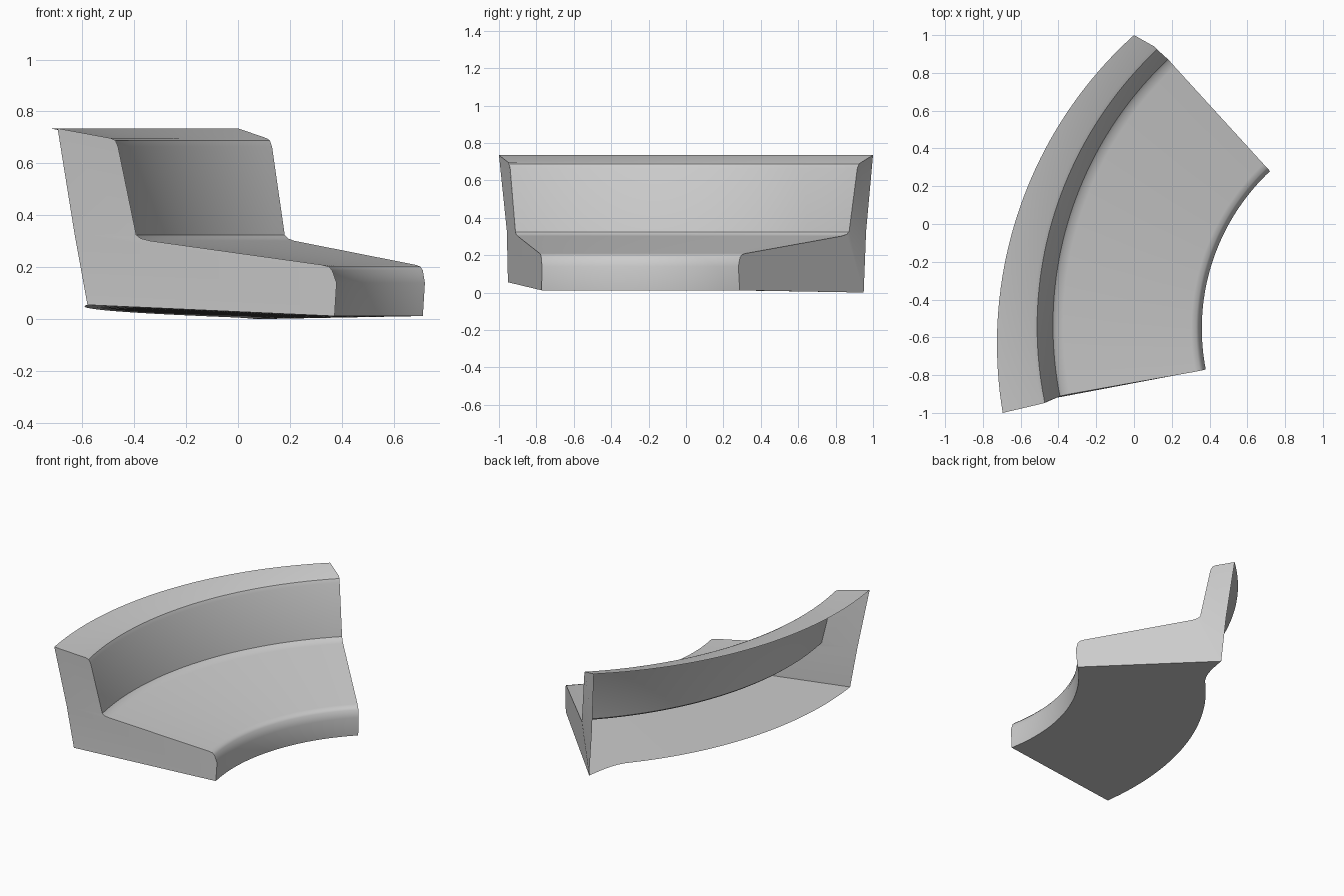
import bpy, bmesh, math

if "Cube" in bpy.data.objects:
    bpy.data.objects.remove(bpy.data.objects["Cube"])

# Curved sofa section: a profile swept round a vertical axis, open at the back
CX, CY = 1.49, -0.59
STEPS = 40

# Matching profile points at the two ends, from back top edge over the seat to the floor edge
NEAR = [(-.695, -1.0, .735), (-.49, -.952, .697), (-.472, -.947, .688), (-.462, -.94, .665),
        (-.392, -.912, .325), (-.375, -.908, .311), (-.34, -.90, .302),
        (.325, -.782, .209), (.35, -.777, .202), (.363, -.774, .188), (.38, -.77, .14),
        (.372, -.772, .012), (-.58, -.952, .055)]
FAR = [(0, 1.0, .735), (.11, .938, .697), (.123, .925, .688), (.131, .916, .665),
       (.18, .872, .325), (.192, .859, .311), (.215, .833, .302),
       (.685, .318, .209), (.703, .298, .202), (.712, .289, .188), (.72, .28, .14),
       (.712, .287, .012), (.07, .95, 0)]
# Kink in the rear edge of each end panel
KINK = [(-.63, -.958, .33), (.04, .963, .33)]
CORNER = 4


def polar(p):
    return math.hypot(p[0] - CX, p[1] - CY), math.atan2(p[1] - CY, CX - p[0]), p[2]


def sweep(bm, a, b, inset=0.0):
    """Arc of vertices from a to b; inset pulls the far part towards the axis."""
    (r0, t0, z0), (r1, t1, z1) = polar(a), polar(b)
    row = []
    for i in range(STEPS + 1):
        s = i / STEPS
        r = r0 + (r1 - r0) * s
        if inset:
            flare = min(1, (1 - s) / .14)
            r -= inset * s * math.sin(flare * math.pi / 2)
        t = t0 + (t1 - t0) * s
        row.append(bm.verts.new((CX - r * math.cos(t), CY + r * math.sin(t), z0 + (z1 - z0) * s)))
    return row


bm = bmesh.new()
last = len(NEAR) - 1
rows = [sweep(bm, a, b, .14 if k == last else 0) for k, (a, b) in enumerate(zip(NEAR, FAR))]

# Backrest, seat, front and floor
for lo, hi in zip(rows, rows[1:]):
    for i in range(STEPS):
        bm.faces.new((lo[i], lo[i + 1], hi[i + 1], hi[i]))

# End panels, each split at seat height
for end, kink in zip((0, STEPS), KINK):
    k = bm.verts.new(kink)
    edge = [row[end] for row in rows]
    for loop in (edge[:CORNER + 1] + [k], [k] + edge[CORNER:]):
        bm.faces.new(loop if end else loop[::-1])

bmesh.ops.recalc_face_normals(bm, faces=bm.faces)
# Keep the visible side outwards: the seat must face up
bm.faces.ensure_lookup_table()
if bm.faces[6 * STEPS + STEPS // 2].normal.z < 0:
    bmesh.ops.reverse_faces(bm, faces=bm.faces)

mesh = bpy.data.meshes.new("curved_sofa_section")
bm.to_mesh(mesh)
bm.free()
sofa = bpy.data.objects.new("curved_sofa_section", mesh)
bpy.context.collection.objects.link(sofa)
bpy.context.view_layer.objects.active = sofa
sofa.select_set(True)
bpy.ops.object.shade_smooth_by_angle(angle=math.radians(35))
